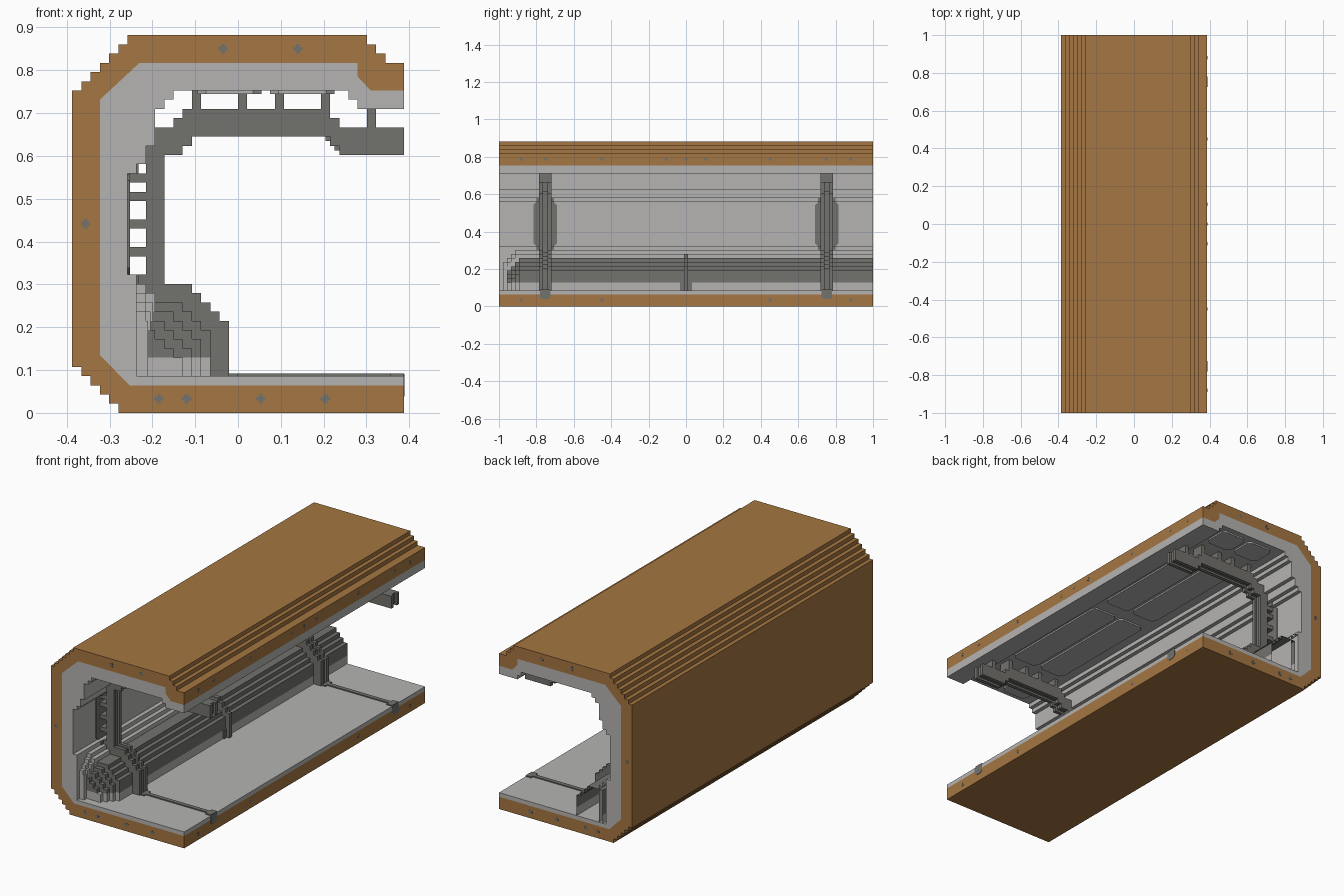
import bpy, bmesh
from mathutils import Vector

if "Cube" in bpy.data.objects:
    bpy.data.objects.remove(bpy.data.objects["Cube"])

U = 2 / 93          # one block; the hall is 36 x 93 x 41 blocks


def P(x, y, z):
    return Vector(((x - 18) * U, (y - 46.5) * U, z * U))


def material(name, rgb):
    m = bpy.data.materials.new(name)
    m.use_nodes = True
    m.diffuse_color = (*rgb, 1)
    m.node_tree.nodes["Principled BSDF"].inputs["Base Color"].default_value = (*rgb, 1)
    return m


BROWN = material("shell brown", (0.376, 0.181, 0.054))
LIGHT = material("light grey", (0.462, 0.456, 0.445))
DARK = material("dark grey", (0.171, 0.168, 0.153))


def finish(name, bm, mats):
    me = bpy.data.meshes.new(name)
    bm.to_mesh(me)
    bm.free()
    for m in mats:
        me.materials.append(m)
    ob = bpy.data.objects.new(name, me)
    bpy.context.collection.objects.link(ob)
    return ob


def extrude(bm, ring, offset, open_end=False):
    """Closed prism from a ring of points moved along an offset."""
    a = [bm.verts.new(p) for p in ring]
    b = [bm.verts.new(p + offset) for p in ring]
    n = len(a)
    faces = [bm.faces.new(a)]
    end = bm.faces.new(b[::-1])
    faces.append(end)
    for i in range(n):
        j = (i + 1) % n
        faces.append(bm.faces.new((a[j], a[i], b[i], b[j])))
    bmesh.ops.recalc_face_normals(bm, faces=faces)
    if open_end:
        bmesh.ops.delete(bm, geom=[end], context='FACES_ONLY')


def prism(bm, pts, y0, y1, open_end=False):
    """Extrude an (x, z) profile along y, in blocks."""
    extrude(bm, [P(x, y0, z) for x, z in pts], Vector((0, (y1 - y0) * U, 0)), open_end)


def box(bm, x0, x1, y0, y1, z0, z1):
    prism(bm, [(x0, z0), (x1, z0), (x1, z1), (x0, z1)], y0, y1)


def stairs(x, z, dx, dz, n, rise_first):
    """Corner points of a staircase of n unit steps."""
    out = [(x, z)]
    for _ in range(n):
        for go_z in ((True, False) if rise_first else (False, True)):
            x, z = (x, z + dz) if go_z else (x + dx, z)
            out.append((x, z))
    return out


def octagon(c, a, b, cut):
    """Cut-corner rectangle ring around c with half-size vectors a and b."""
    ka, kb = a * (1 - cut / a.length), b * (1 - cut / b.length)
    return [c + a + kb, c + ka + b, c - ka + b, c - a + kb,
            c - a - kb, c - ka - b, c + ka - b, c + a - kb]


# Stepped outer shell, and the light lining inside it
seam = [(36, 35), (32.4, 35), (31, 36.5), (31, 38), (7.3, 38), (3, 34),
        (3, 6.3), (6.2, 3), (36, 3)]
outer = ([(36, 0)] + stairs(5, 0, -1, 1, 5, True) + stairs(0, 35, 1, 1, 6, False)
         + stairs(32, 41, 1, -1, 2, True) + [(34, 38), (36, 38)])
bm = bmesh.new()
prism(bm, outer + seam, 0, 93)
finish("outer_shell", bm, [BROWN])

inner = [(36, 4), (7, 4), (7, 15), (6, 15), (6, 26), (7, 26), (7, 27), (8, 27),
         (8, 29), (9, 29), (9, 33), (10, 33), (10, 34), (11, 34), (11, 35),
         (30, 35), (30, 34), (31, 34), (31, 33), (36, 33)]
bm = bmesh.new()
prism(bm, inner + seam, 0, 93)
finish("inner_lining", bm, [LIGHT])

# Ribs: two rails with a recessed channel between them, standing off on struts
rib_back = [(7, 4), (7, 15), (8, 15), (8, 29), (9, 29), (9, 31), (11, 31), (11, 32),
            (12, 32), (12, 33), (13, 33), (28, 33), (28, 32), (29, 32), (29, 31), (36, 31)]
rib_face = [(36, 28), (29, 28), (29, 28), (29, 29), (28, 29), (28, 30), (13, 30), (13, 29),
            (12, 29), (12, 28), (10, 28)] + stairs(10, 14, 3, 0, 0, True) \
    + stairs(13, 14, 1, -1, 4, True) + [(17, 4)]
rib_face = list(dict.fromkeys(rib_face))
channel = [(x - 0.5, z + (0.5 if z > 14 else -0.5 if z > 4 else 0)) for x, z in rib_face]
for side, yc in (("front", 11.5), ("back", 81.5)):
    bm = bmesh.new()
    prism(bm, rib_back + rib_face, yc - 1.5, yc - 0.6)
    prism(bm, rib_back + rib_face, yc + 0.6, yc + 1.5)
    prism(bm, rib_back[:-1] + [(35.5, 31)] + channel, yc - 0.6, yc + 0.6)
    for x in (13, 18, 22, 27):
        box(bm, x, x + 1, yc - 1.5, yc + 1.5, 33, 35)
    box(bm, 32, 33, yc - 1.5, yc + 1.5, 31, 33)
    for z in (17, 20, 23, 25):
        box(bm, 6, 8, yc - 1.5, yc + 1.5, z, z + 1)
    finish(side + "_rib", bm, [DARK])

    # Dark backing on the wall, floor track and its end cap
    bm = bmesh.new()
    extrude(bm, octagon(P(6, yc, 20.5), Vector((0, 2.9 * U, 0)), Vector((0, 0, 5.45 * U)), 0.015),
            Vector((0.006, 0, 0)))
    box(bm, 7, 7.2, yc - 2.2, yc + 2.2, 12, 15)
    box(bm, 7, 7.2, yc - 2.2, yc + 2.2, 26, 27)
    finish(side + "_wall_backing", bm, [DARK])
    bm = bmesh.new()
    box(bm, 17, 36, yc - 0.5, yc + 0.5, 4, 4.25)
    box(bm, 17, 18, yc - 1.2, yc + 1.2, 4, 4.25)
    box(bm, 34.5, 36, yc - 1.2, yc + 1.2, 4, 4.25)
    extrude(bm, octagon(P(36, yc, 3), Vector((0, 1.3 * U, 0)), Vector((0, 0, 1.2 * U)), 0.012),
            Vector((0.002, 0, 0)))
    finish(side + "_floor_track", bm, [DARK])

# Long side duct with a stepped rounded front end
bm = bmesh.new()
for k in range(4):
    pts = [(8, 4), (15 - k, 4)] + stairs(15 - k, 9 - k, -1, 1, 3, False) + [(8, 12 - k)]
    pts = [(x, z) for x, z in pts]
    prism(bm, pts, 5 - k, 93 if k == 0 else 6 - k, open_end=(k == 0))
bmesh.ops.bisect_plane(bm, geom=bm.verts[:] + bm.edges[:] + bm.faces[:],
                       plane_co=P(0, 0, 6), plane_no=(0, 0, 1))
for f in bm.faces:
    f.material_index = 0 if f.calc_center_median().z > 6 * U else 1
finish("side_duct", bm, [DARK, LIGHT])

# Ledge behind the duct
bm = bmesh.new()
for k in range(4):
    prism(bm, [(7, 4), (9 - k * 0.25, 4), (9 - k * 0.25, 13 - k), (8, 13 - k), (8, 14 - k), (7, 14 - k)],
          4 - k, 93 if k == 0 else 5 - k, open_end=(k == 0))
finish("duct_ledge", bm, [LIGHT])

# Clamp around the middle of the duct
bm = bmesh.new()
prism(bm, [(8, 4), (16, 4)] + stairs(16, 10, -1, 1, 3, False) + [(8, 13)], 46, 47)
box(bm, 14, 15.3, 45, 48, 4, 6)
finish("duct_clamp", bm, [DARK])

# Cut-corner ceiling panels
bm = bmesh.new()
for y in (-0.9, -0.36, 0.36, 0.9):
    for x in (-0.02, 0.15):
        half = 0.32 if abs(y) < 0.5 else 0.07
        extrude(bm, octagon(Vector((x, y, 35 * U)), Vector((0.075, 0, 0)),
                            Vector((0, half, 0)), 0.02), Vector((0, 0, -0.008)))
finish("ceiling_panels", bm, [LIGHT])

# Small cross-shaped bolts on the cut edges of the shell
bm = bmesh.new()


def bolt(c, a, out, size=0.011):
    up = Vector((0, 0, 1))
    for p, q in ((size, size * 0.4), (size * 0.4, size)):
        ring = [c + a * s * p + up * t * q for s, t in ((-1, -1), (1, -1), (1, 1), (-1, 1))]
        extrude(bm, ring, out * 0.002)


for x, z in ((-0.035, 0.85), (0.14, 0.85), (-0.356, 0.442), (-0.185, 0.033),
             (-0.12, 0.033), (0.053, 0.033), (0.204, 0.033)):
    for s in (-1, 1):
        bolt(Vector((x, s, z)), Vector((1, 0, 0)), Vector((0, -s, 0)) * -0.5)
for y, z in [(s * y, 0.787) for s in (-1, 1) for y in (0.88, 0.75, 0.45, 0.105)] + \
            [(0, 0.787)] + [(s * y, 0.033) for s in (-1, 1) for y in (0.88, 0.45)]:
    bolt(Vector((18 * U, y, z)), Vector((0, 1, 0)), Vector((0.5, 0, 0)), 0.009)
finish("edge_bolts", bm, [DARK])
